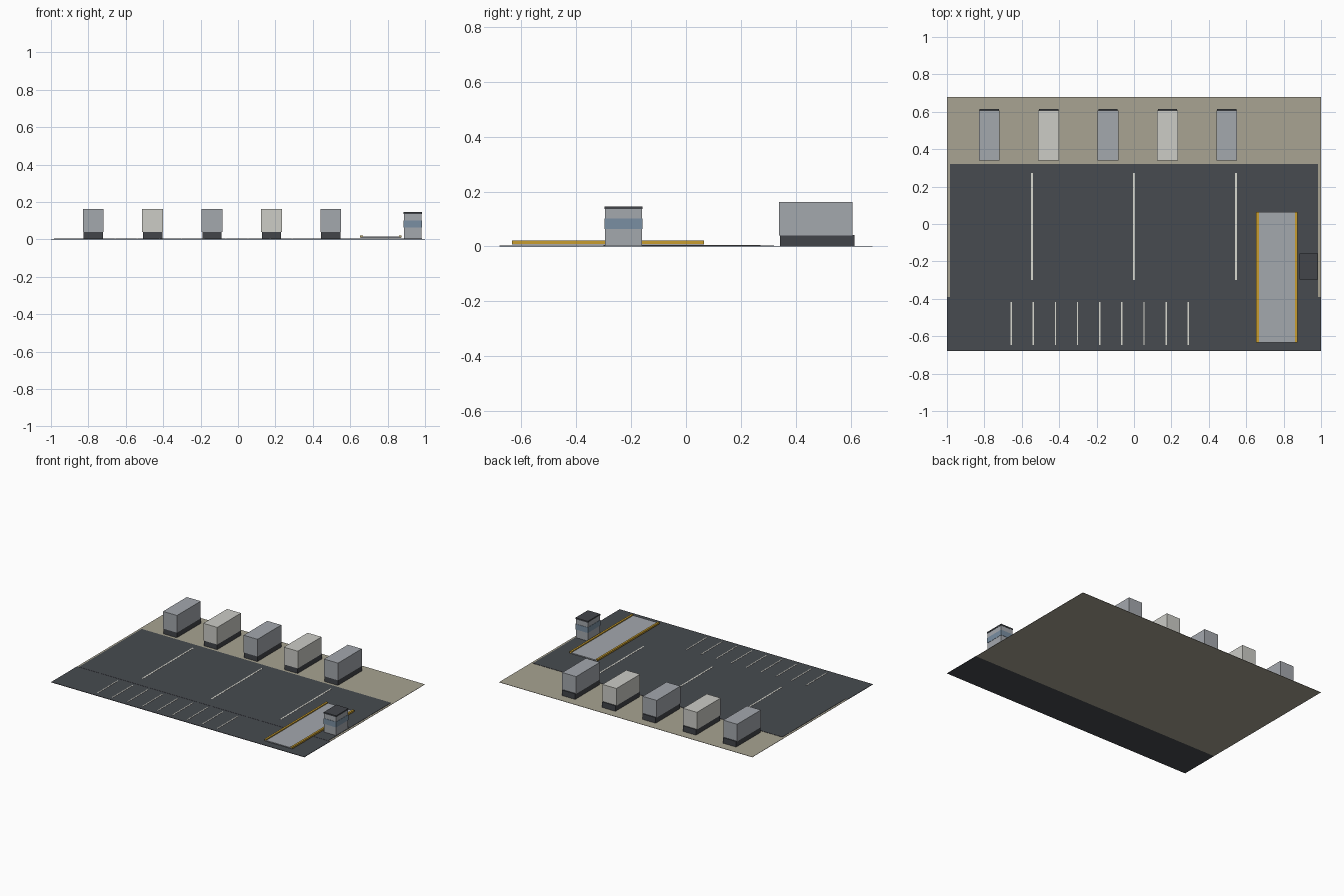
import bpy
import bmesh

if "Cube" in bpy.data.objects:
    bpy.data.objects.remove(bpy.data.objects["Cube"])


def material(name, r, g, b):
    """Flat colour given as 8-bit display values, stored as linear."""
    def lin(c):
        c /= 255
        return c / 12.92 if c <= 0.04045 else ((c + 0.055) / 1.055) ** 2.4
    m = bpy.data.materials.new(name)
    m.diffuse_color = (lin(r), lin(g), lin(b), 1)
    m.use_nodes = True
    m.node_tree.nodes["Principled BSDF"].inputs["Base Color"].default_value = m.diffuse_color
    return m


GRAVEL = material("gravel", 168, 163, 146)
ASPHALT = material("asphalt", 71, 75, 80)
DARK = material("dark_grey", 66, 69, 74)
STEEL = material("steel_grey", 164, 168, 174)
CREAM = material("off_white", 204, 204, 198)
PAINT = material("line_paint", 218, 218, 208)
YELLOW = material("safety_yellow", 200, 158, 48)
GLASS = material("window_blue", 122, 143, 162)


def box(name, x, y, z, mat):
    """Axis-aligned box from (min, max) ranges."""
    bm = bmesh.new()
    bmesh.ops.create_cube(bm, size=1)
    for v in bm.verts:
        v.co = [r[0] if c < 0 else r[1] for c, r in zip(v.co, (x, y, z))]
    mesh = bpy.data.meshes.new(name)
    bm.to_mesh(mesh)
    bm.free()
    mesh.materials.append(mat)
    obj = bpy.data.objects.new(name, mesh)
    bpy.context.collection.objects.link(obj)
    return obj


# Ground: gravel yard, asphalt apron on top of it, asphalt road in front
box("gravel_yard", (-1, 1), (-0.39, 0.68), (0, 0.002), GRAVEL)
box("asphalt_apron", (-0.985, 0.985), (-0.39, 0.32), (0.001, 0.004), ASPHALT)
box("front_road", (-1, 1), (-0.68, -0.39), (0, 0.003), ASPHALT)

# Painted lane lines and parking bay lines
for x in (-0.545, 0, 0.545):
    box("lane_line", (x - 0.005, x + 0.005), (-0.30, 0.272), (0.003, 0.005), PAINT)
for i in range(9):
    x = -0.657 + i * 0.1184
    box("bay_line", (x - 0.0035, x + 0.0035), (-0.648, -0.418), (0.002, 0.0045), PAINT)

# Row of parked trailers, alternating colours
for i in range(5):
    x = -0.775 + i * 0.318
    box("trailer_chassis", (x - 0.052, x + 0.052), (0.343, 0.615), (0.001, 0.042), DARK)
    box("trailer_body", (x - 0.055, x + 0.055), (0.34, 0.608), (0.04, 0.163),
        CREAM if i % 2 else STEEL)

# Weighbridge: raised deck with yellow kerbs along both sides
box("weighbridge_deck", (0.656, 0.872), (-0.634, 0.065), (0.008, 0.014), STEEL)
for x in (0.660, 0.867):
    box("weighbridge_kerb", (x - 0.007, x + 0.007), (-0.634, 0.065), (0.009, 0.021), YELLOW)

# Gate booth: walls, wrap-around window band, flat roof
box("booth_walls", (0.888, 0.982), (-0.296, -0.160), (0.003, 0.137), STEEL)
box("booth_windows", (0.886, 0.984), (-0.298, -0.158), (0.063, 0.102), GLASS)
box("booth_roof", (0.886, 0.984), (-0.298, -0.158), (0.136, 0.146), DARK)
